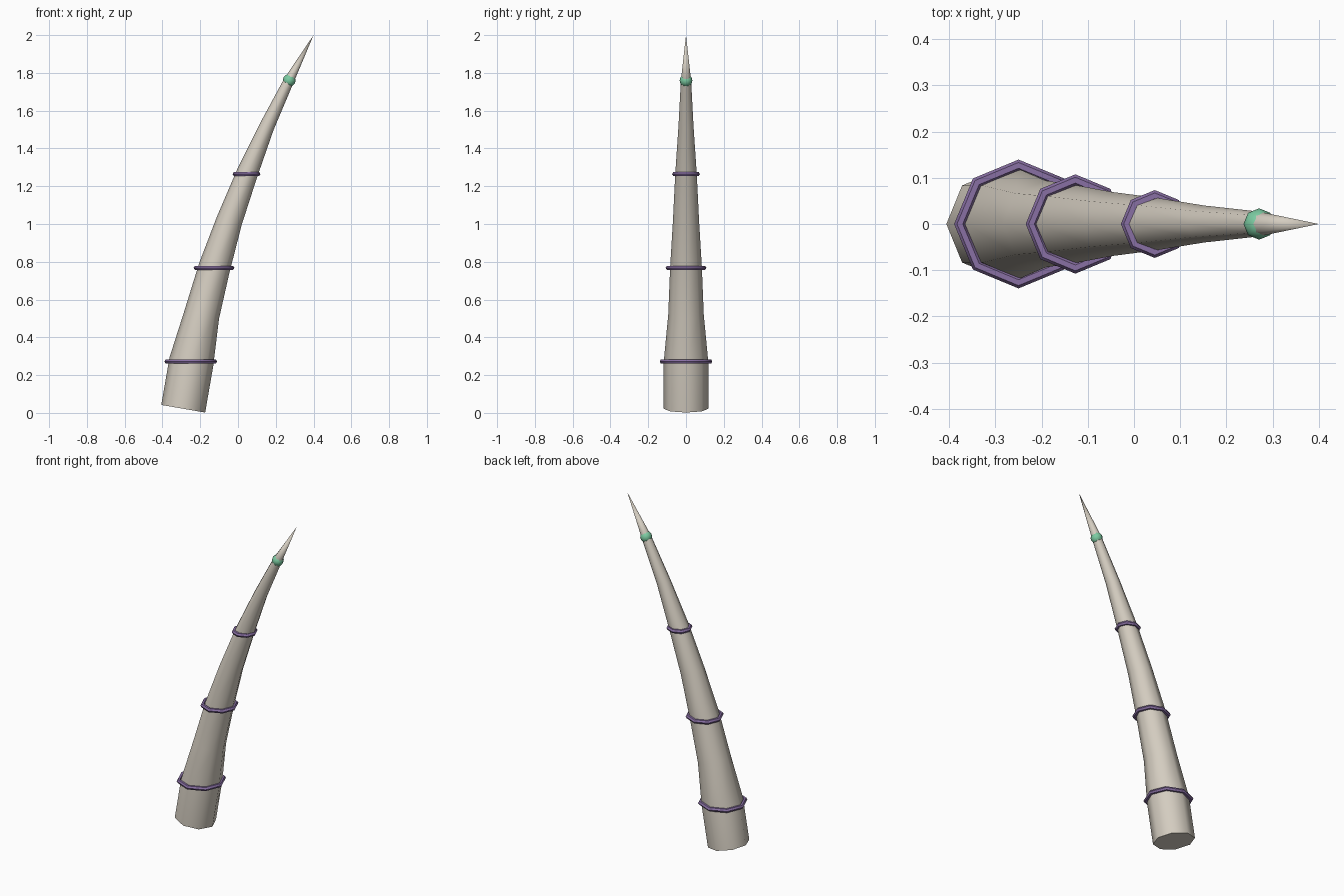
import bpy, bmesh, math
from mathutils import Vector, Matrix

cube = bpy.data.objects.get("Cube")
if cube:
    bpy.data.objects.remove(cube, do_unlink=True)

SIDES = 8


def material(name, rgb):
    mat = bpy.data.materials.new(name)
    mat.use_nodes = True
    mat.diffuse_color = (*rgb, 1)
    mat.node_tree.nodes["Principled BSDF"].inputs["Base Color"].default_value = (*rgb, 1)
    return mat


def finish(name, bm, mat, angle):
    bmesh.ops.recalc_face_normals(bm, faces=bm.faces)
    mesh = bpy.data.meshes.new(name)
    bm.to_mesh(mesh)
    bm.free()
    mesh.materials.append(mat)
    obj = bpy.data.objects.new(name, mesh)
    bpy.context.collection.objects.link(obj)
    bpy.ops.object.select_all(action='DESELECT')
    obj.select_set(True)
    bpy.context.view_layer.objects.active = obj
    bpy.ops.object.shade_smooth_by_angle(angle=math.radians(angle))
    return obj


def circle(centre, u, v, r, n):
    return [centre + r * (math.cos(a) * u + math.sin(a) * v)
            for a in (2 * math.pi * i / n for i in range(n))]


def bridge(bm, a, b):
    for i in range(len(a)):
        j = (i + 1) % len(a)
        bm.faces.new((a[i], a[j], b[j], b[i]))


ivory = material("ivory", (0.66, 0.61, 0.53))
purple = material("purple", (0.25, 0.16, 0.37))
green = material("green", (0.20, 0.60, 0.36))

X, Y, Z = Vector((1, 0, 0)), Vector((0, 1, 0)), Vector((0, 0, 1))

# Curved horn: x, z and radius of each section, ending in a point
STATIONS = [(-0.29, 0.022, 0.118), (-0.247, 0.27, 0.118), (-0.192, 0.52, 0.094),
            (-0.125, 0.77, 0.084), (-0.045, 1.02, 0.069), (0.047, 1.265, 0.057),
            (0.152, 1.515, 0.040), (0.27, 1.76, 0.027), (0.40, 2.0, 0)]
bm = bmesh.new()
points = [Vector((x, 0, z)) for x, z, r in STATIONS]
loops = []
for i, (x, z, r) in enumerate(STATIONS[:-1]):
    along = (points[i + 1] - points[max(i - 1, 0)]).normalized()
    across = Y.cross(along)
    loops.append([bm.verts.new(p) for p in circle(points[i], across, Y, r, SIDES)])
for a, b in zip(loops, loops[1:]):
    bridge(bm, a, b)
tip = bm.verts.new(points[-1])
for i in range(SIDES):
    bm.faces.new((loops[-1][i], loops[-1][(i + 1) % SIDES], tip))
bm.faces.new(loops[0])
finish("horn", bm, ivory, 50)

# Level bands around the horn
for name, x, z, r in (("lower_band", -0.25, 0.272, 0.127),
                      ("middle_band", -0.127, 0.768, 0.095),
                      ("upper_band", 0.045, 1.264, 0.061)):
    bm = bmesh.new()
    rings = []
    for i in range(SIDES):
        a = 2 * math.pi * i / SIDES
        out = math.cos(a) * X + math.sin(a) * Y
        centre = Vector((x, 0, z)) + out * r
        rings.append([bm.verts.new(p) for p in circle(centre, out, Z, 0.0125, 6)])
    for i in range(SIDES):
        bridge(bm, rings[i], rings[(i + 1) % SIDES])
    finish(name, bm, purple, 50)

# Bead below the tip
bm = bmesh.new()
bmesh.ops.create_uvsphere(bm, u_segments=SIDES, v_segments=6, radius=0.034,
                          matrix=Matrix.Translation((0.271, 0, 1.76)))
finish("bead", bm, green, 50)
